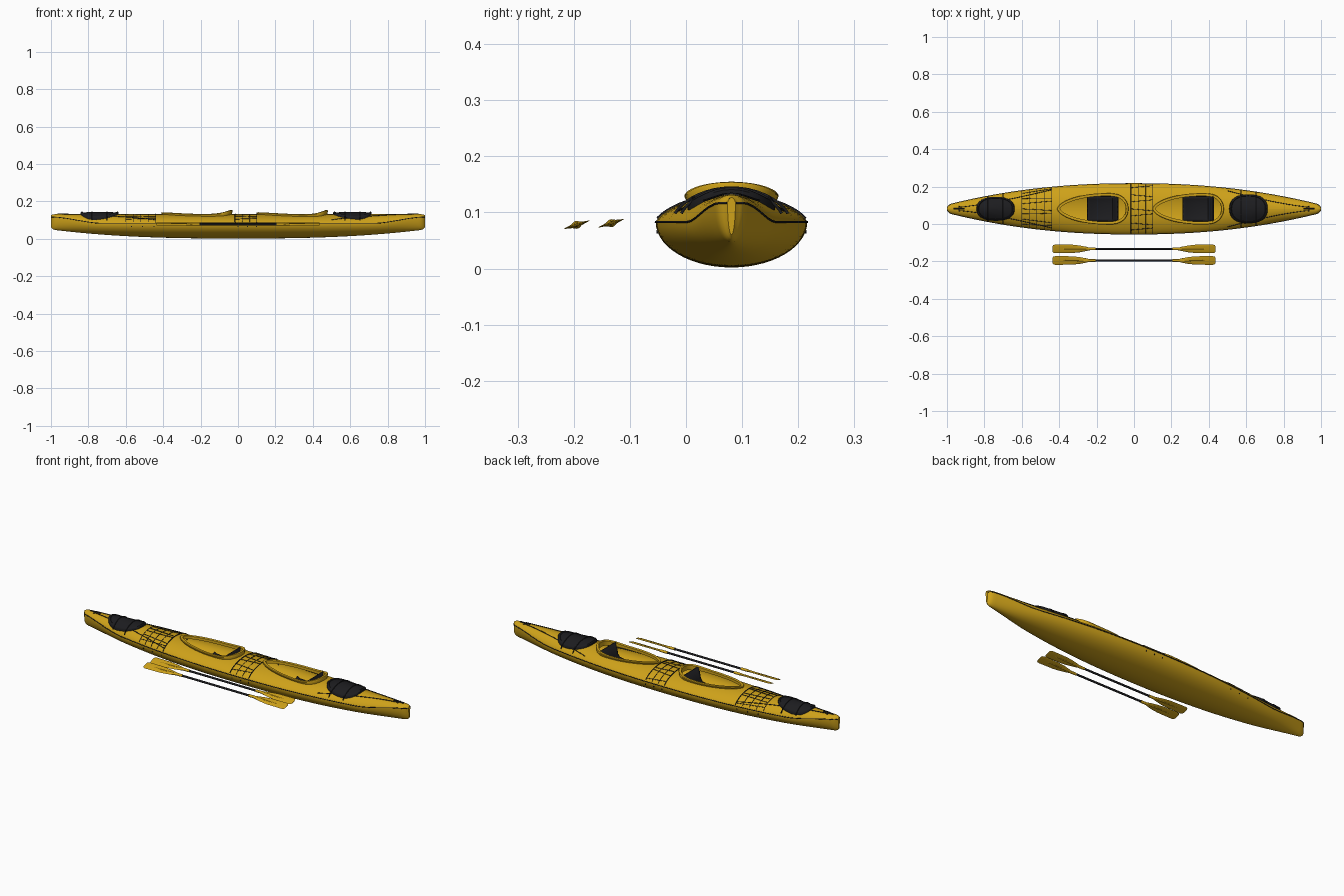
import bpy, bmesh, math
from math import sin, cos, pi

if "Cube" in bpy.data.objects:
    bpy.data.objects.remove(bpy.data.objects["Cube"])

YC = 0.081                       # kayak centreline


def mat(name, c):
    m = bpy.data.materials.new(name)
    m.diffuse_color = (*c, 1)
    m.use_nodes = True
    m.node_tree.nodes["Principled BSDF"].inputs["Base Color"].default_value = m.diffuse_color
    return m


YEL = mat("yellow", (0.62, 0.36, 0.01))
BLK = mat("black", (0.012, 0.012, 0.014))


def mesh(name, v, f, m, y=YC, angle=40):
    me = bpy.data.meshes.new(name)
    me.from_pydata(v, [], f)
    bm = bmesh.new()
    bm.from_mesh(me)
    bmesh.ops.remove_doubles(bm, verts=bm.verts, dist=1e-5)
    bmesh.ops.dissolve_degenerate(bm, edges=bm.edges, dist=1e-6)
    bmesh.ops.recalc_face_normals(bm, faces=bm.faces)
    bm.to_mesh(me)
    bm.free()
    ob = bpy.data.objects.new(name, me)
    bpy.context.collection.objects.link(ob)
    ob.location.y = y
    me.materials.append(m)
    bpy.ops.object.select_all(action='DESELECT')
    ob.select_set(True)
    bpy.context.view_layer.objects.active = ob
    bpy.ops.object.shade_smooth_by_angle(angle=math.radians(angle))
    return ob


def loft(name, rings, m, closed=True, caps=False, **kw):
    n = len(rings[0])
    v = [p for r in rings for p in r]
    f = [(i*n+j, i*n+(j+1) % n, (i+1)*n+(j+1) % n, (i+1)*n+j)
         for i in range(len(rings)-1) for j in range(n if closed else n-1)]
    if caps:
        f += [tuple(range(n)), tuple(range(len(v)-n, len(v)))]
    return mesh(name, v, f, m, **kw)


def tubes(name, paths, r, m=BLK):
    cu = bpy.data.curves.new(name, 'CURVE')
    cu.dimensions = '3D'
    cu.bevel_depth, cu.bevel_resolution, cu.use_fill_caps = r, 1, True
    for p in paths:
        s = cu.splines.new('POLY')
        s.points.add(len(p)-1)
        for q, c in zip(s.points, p):
            q.co = (*c, 1)
    ob = bpy.data.objects.new(name, cu)
    bpy.context.collection.objects.link(ob)
    ob.location.y = YC
    cu.materials.append(m)


# hull shape functions
def nose(x):
    t = max(0, (abs(x)-0.975)/0.025)
    return max(0.35, math.sqrt(max(0, 1-t*t)))

def width(x):
    return (0.02+0.115*(1-abs(x)**2.2))*nose(x)

def seam_z(x):
    t = max(0, (abs(x)-0.72)/0.28)
    return 0.083+0.034*t*t*(3-2*t)

def keel_z(x):
    return 0.002+0.048*abs(x)**2.6+(1-nose(x))*0.016

def deck_z(x, y):
    s, top = seam_z(x), 0.132-(1-nose(x))*0.008
    return s+(top-s)*max(0, 1-(y/width(x))**2)**0.7


# cockpit opening outline, pointed to the bow (-x)
COCKPITS = [(-0.395, -0.045), (0.115, 0.465)]

def hole(t):
    if t < 0.7:
        return 0.068*max(0, 1-((0.7-t)/0.7)**2)**0.65
    return 0.068*max(0, 1-((t-0.7)/0.3)**3)**0.45

def hole_at(x):
    for a, b in COCKPITS:
        if a < x < b:
            return hole((x-a)/(b-a))
    return 0

T = [(1-cos(pi*i/28))/2 for i in range(29)]
xs = {round(-1+i/25, 5) for i in range(51)} | {s*e for s in (-1, 1) for e in (.975, .985, .993, .998)}
xs = [x for x in xs if not any(a < x < b for a, b in COCKPITS)]
xs = sorted(set(xs) | {a+(b-a)*t for a, b in COCKPITS for t in T})

# lower hull
loft("hull", [[(x, width(x)*cos(pi*j/28), seam_z(x)-(seam_z(x)-keel_z(x))*sin(pi*j/28))
               for j in range(29)] for x in xs], YEL, closed=False, caps=True)

# deck with both cockpit openings left out
for side, label in ((1, "left"), (-1, "right")):
    rows = []
    for x in xs:
        h, w = hole_at(x), width(x)
        ys = [h+(w-h)*sin(pi/2*k/12) for k in range(13)]
        rows.append([(x, side*y, deck_z(x, y)) for y in ys])
    loft("deck_"+label, rows, YEL, closed=False)
for e in (-1, 1):
    w = width(e)
    p = [(e, w*cos(pi*k/12), deck_z(e, w*cos(pi*k/12))) for k in range(13)]
    mesh("deck_end", p, [tuple(range(13))], YEL)

# cockpit rims, seats and backrests
for a, b in COCKPITS:
    L = b-a
    out = [(t, hole(t)) for t in T] + [(t, -hole(t)) for t in T[-2:0:-1]]
    rings = []
    cx = a+L*0.55
    for off, up in ((0, -0.006), (0, 1), (0.004, 1.15), (0.014, 1.1), (0.016, 0.8), (0.012, -0.002)):
        ring = []
        for t, h in out:
            x = a+L*t
            dx, dy = (x-cx)/(L/2)**2, h/0.068**2
            d = math.hypot(dx, dy)
            lift = up if up < 0 else up*(0.009+0.011*max(0, (t-0.6)/0.4)**2)
            ring.append((x+off*dx/d, h+off*dy/d, deck_z(x, h)+lift))
        rings.append(ring)
    loft("cockpit_rim", rings, YEL)
    prof = [(b-0.205, 0.056), (b-0.19, 0.046), (b-0.10, 0.04), (b-0.065, 0.046),
            (b-0.05, 0.075), (b-0.038, 0.138)]
    rows = [[(x, s*0.068, z+0.012*(s*s)**1.5*(i < 4)) for s in (-1, -.8, -.4, 0, .4, .8, 1)]
            for i, (x, z) in enumerate(prof)]
    seat = loft("seat", rows, BLK, closed=False)
    so = seat.modifiers.new("thick", 'SOLIDIFY')
    so.thickness = 0.007


def across(x, f=1.0, lift=0.001):
    return [(x, f*width(x)*sin(pi/2*k/10), deck_z(x, f*width(x)*sin(pi/2*k/10))+lift)
            for k in range(-10, 11)]

def along(x0, x1, f, lift=0.001, n=12, f1=None):
    f1 = f if f1 is None else f1
    pts = []
    for k in range(n+1):
        x = x0+(x1-x0)*k/n
        y = (f+(f1-f)*k/n)*width(x)
        pts.append((x, y, deck_z(x, y)+lift))
    return pts


# hatch covers with raised rim and hold-down straps
for hx, rx, ry in ((-0.74, 0.102, 0.064), (0.612, 0.103, 0.078)):
    rings = []
    for r, up in ((1, -0.002), (1.0, 0.009), (0.96, 0.013), (0.9, 0.013), (0.87, 0.009),
                  (0.6, 0.011), (0.3, 0.012), (0.02, 0.012)):
        ring = []
        for k in range(40):
            c, s = cos(2*pi*k/40), sin(2*pi*k/40)
            x = hx+r*rx*math.copysign(abs(c)**0.85, c)
            y = r*ry*math.copysign(abs(s)**0.85, s)
            ring.append((x, y, deck_z(x, y)+up))
        rings.append(ring)
    v_hatch = loft("hatch_cover", rings, BLK, caps=True)
    tubes("hatch_straps", [across(hx+d, 0.99, 0.002 if abs(d) > .09 else 0.012)
                           for d in (-0.04, 0.04)], 0.003)

# gunwale seam
edge = [x for x in xs if abs(x) < 0.999]
tubes("gunwale_seam", [[(x, s*width(x), seam_z(x)) for x in edge] for s in (-1, 1)], 0.002)

# deck rigging: elastic nets fore and amidships
net = []
for x0, x1 in ((-0.6, -0.44), (-0.015, 0.1)):
    n = 4 if x0 < -0.1 else 3
    net += [across(x0+(x1-x0)*k/n, 0.97) for k in range(n+1)]
    for i in range(-3, 4):
        net.append(along(x0, x1, i*0.28, n=6, f1=i*0.28+(0.08 if i % 2 else -0.08)))
tubes("deck_net", net, 0.0014)
tubes("net_edge", [across(x, 0.98) for x in (-0.44, -0.015, 0.1)], 0.0024)

# perimeter lines and end toggles
tubes("perimeter_line", [along(x0, x1, s*0.25, 0.002, 16, s*0.88)
                         for s in (-1, 1) for x0, x1 in ((-0.93, -0.44), (0.93, 0.5))], 0.0018)
tog = []
for e in (-1, 1):
    z = 0.133
    tog += [[(e*0.965, 0, z), (e*0.905, 0, z)], [(e*0.935, -0.014, z-.003), (e*0.935, 0.014, z-.003)]]
tubes("end_toggle", tog, 0.004)

# small fittings under the seam
studs = []
for x in (-0.57, -0.51, -0.45, 0.0, 0.05, 0.1):
    for s in (-1, 1):
        z = 0.066
        y = width(x)*math.sqrt(1-((seam_z(x)-z)/(seam_z(x)-keel_z(x)))**2)
        studs.append([(x, s*(y-0.002), z), (x, s*(y+0.002), z)])
tubes("side_studs", studs, 0.0035)

# paddles: shaft, necks and tilted blades
for py, pz in ((-0.133, 0.081), (-0.195, 0.078)):
    def ring(x, ry, rz, n=16):
        a = math.radians(18)
        return [(x, ry*cos(2*pi*k/n)*cos(a)-rz*sin(2*pi*k/n)*sin(a),
                 pz+ry*cos(2*pi*k/n)*sin(a)+rz*sin(2*pi*k/n)*cos(a)) for k in range(n)]
    loft("paddle_shaft", [ring(-0.215, .0055, .0055), ring(0.215, .0055, .0055)], BLK, caps=True, y=py)
    for e in (-1, 1):
        prof = [(0.205, .007, .007), (0.24, .0075, .007), (0.255, .012, .005), (0.29, .019, .003),
                (0.33, .0235, .002), (0.42, .0245, .0015), (0.431, .022, .0015), (0.436, .015, .001)]
        loft("paddle_blade", [ring(e*x, a, b) for x, a, b in prof], YEL, caps=True, y=py)
        loft("paddle_rib", [ring(e*x, r, r, 8) for x, r in ((0.24, .006), (0.33, .004), (0.41, .001))],
             YEL, caps=True, y=py)
